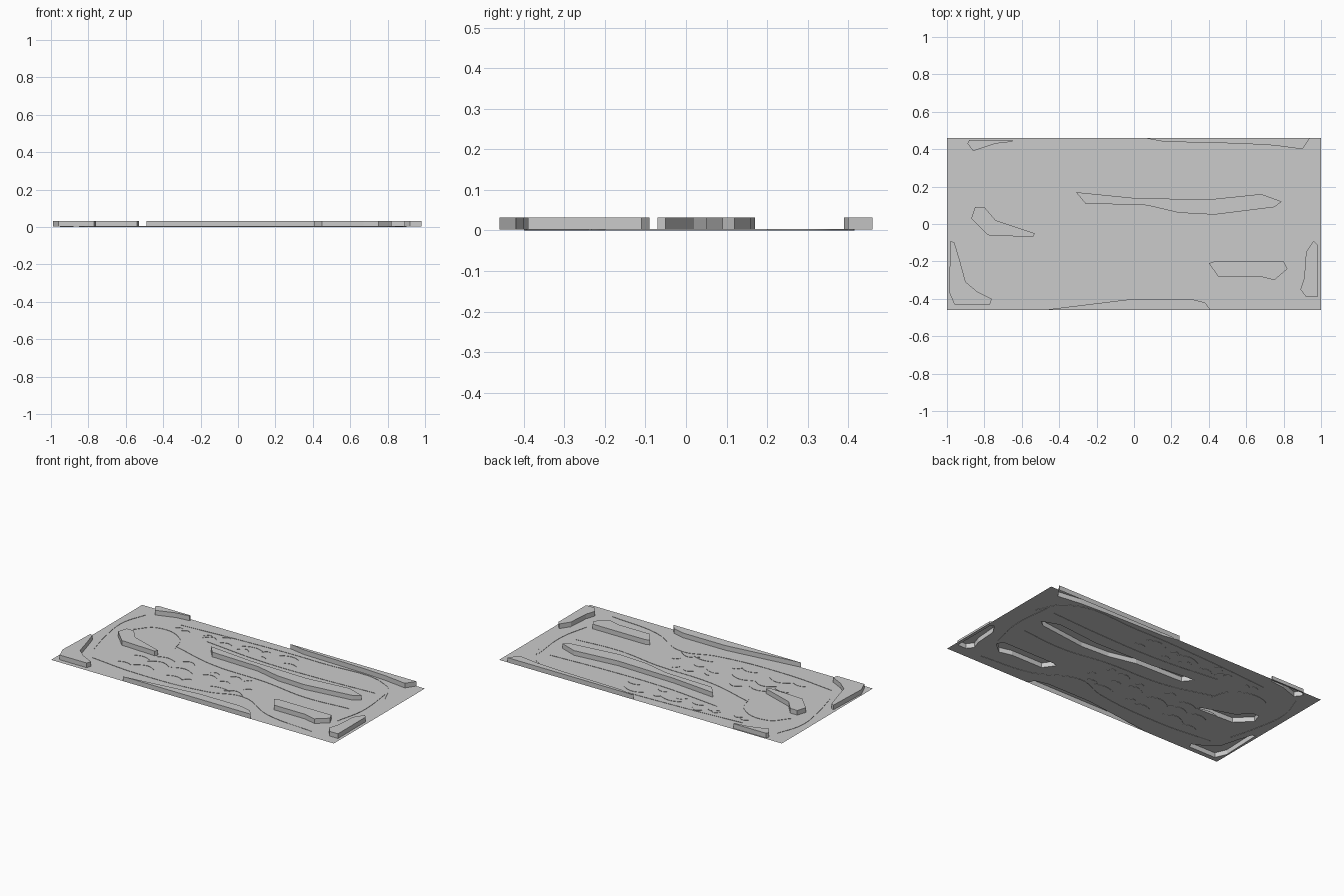
import bpy
import bmesh
import random
from math import sin, pi

cube = bpy.data.objects.get("Cube")
if cube:
    bpy.data.objects.remove(cube, do_unlink=True)

random.seed(4)
SHEET_Z = 0.002
TOP_Z = 0.032
HALF_X, HALF_Y = 1.0, 0.46


def make_material(name, value):
    """One flat grey material."""
    material = bpy.data.materials.new(name)
    material.use_nodes = True
    colour = (value, value, value, 1)
    material.diffuse_color = colour
    material.node_tree.nodes["Principled BSDF"].inputs["Base Color"].default_value = colour
    return material


stone = make_material("light grey stone", 0.6)


def add_object(name, mesh):
    obj = bpy.data.objects.new(name, mesh)
    bpy.context.collection.objects.link(obj)
    mesh.materials.clear()
    mesh.materials.append(stone)
    return obj


def counterclockwise(outline):
    """Return the outline ordered so that its face points up."""
    following = outline[1:] + outline[:1]
    area = sum(a[0] * b[1] - b[0] * a[1] for a, b in zip(outline, following))
    return outline if area > 0 else outline[::-1]


def add_plateau(name, outline):
    """Flat cap with upright walls, open underneath."""
    bm = bmesh.new()
    outline = counterclockwise(outline)
    upper = [bm.verts.new((x, y, TOP_Z)) for x, y in outline]
    lower = [bm.verts.new((x, y, SHEET_Z)) for x, y in outline]
    bm.faces.new(upper)
    for i in range(len(outline)):
        bm.faces.new((lower[i - 1], lower[i], upper[i], upper[i - 1]))
    mesh = bpy.data.meshes.new(name)
    bm.to_mesh(mesh)
    bm.free()
    return add_object(name, mesh)


def add_sheet(name, loops):
    """Flat sheet filled between an outer loop and its holes."""
    bm = bmesh.new()
    for loop in loops:
        verts = [bm.verts.new((x, y, SHEET_Z)) for x, y in loop]
        for i in range(len(verts)):
            bm.edges.new((verts[i - 1], verts[i]))
    bmesh.ops.triangle_fill(bm, edges=bm.edges[:], use_beauty=True, normal=(0, 0, 1))
    for face in bm.faces:
        face.normal_update()
        if face.normal.z < 0:
            face.normal_flip()
    mesh = bpy.data.meshes.new(name)
    bm.to_mesh(mesh)
    bm.free()
    return add_object(name, mesh)


def add_contours(name, paths):
    """Very low upright ribbons that follow smooth paths."""
    curve = bpy.data.curves.new(name, "CURVE")
    curve.dimensions = "2D"
    curve.fill_mode = "NONE"
    curve.extrude = SHEET_Z
    curve.resolution_u = 6
    for path in paths:
        spline = curve.splines.new("BEZIER")
        spline.bezier_points.add(len(path) - 1)
        for point, (x, y) in zip(spline.bezier_points, path):
            point.co = (x, y, 0)
            point.handle_left_type = point.handle_right_type = "AUTO"
    helper = bpy.data.objects.new(name + " path", curve)
    bpy.context.collection.objects.link(helper)
    bpy.context.view_layer.update()
    evaluated = helper.evaluated_get(bpy.context.evaluated_depsgraph_get())
    mesh = bpy.data.meshes.new_from_evaluated(evaluated) if hasattr(
        bpy.data.meshes, "new_from_evaluated") else bpy.data.meshes.new_from_object(evaluated)
    bpy.data.objects.remove(helper, do_unlink=True)
    obj = add_object(name, mesh)
    obj.location.z = SHEET_Z
    return obj


# Plateaus standing clear of the sheet's long edges
inner = {
    "middle_plateau": [(-.31, .17), (-.01, .14), (.39, .13), (.68, .16), (.79, .12),
                       (.75, .09), (.43, .05), (.24, .06), (.07, .10), (-.26, .11)],
    "left_plateau": [(-.85, .09), (-.80, .09), (-.74, .02), (-.53, -.05),
                     (-.54, -.07), (-.78, -.06), (-.87, .03)],
    "right_plateau": [(.40, -.21), (.43, -.20), (.80, -.20), (.82, -.24),
                      (.75, -.30), (.67, -.28), (.45, -.28)],
    "front_corner_plateau": [(-.98, -.09), (-.96, -.10), (-.93, -.20), (-.90, -.31), (-.84, -.36),
                             (-.76, -.40), (-.77, -.43), (-.96, -.43), (-.99, -.36)],
    "side_plateau": [(.96, -.09), (.98, -.11), (.98, -.39), (.92, -.39),
                     (.89, -.35), (.91, -.29), (.92, -.15)],
    "back_corner_plateau": [(-.89, .43), (-.88, .45), (-.65, .45), (-.65, .44),
                            (-.74, .43), (-.86, .39)],
}

# Plateaus flush with the front and back edges
front_edge = [(-.49, -HALF_Y), (0, -.40), (.30, -.40), (.38, -.42), (.41, -HALF_Y)]
back_edge = [(.05, HALF_Y), (.16, .44), (.57, .43), (.75, .42), (.90, .40), (.94, HALF_Y)]

for name, outline in inner.items():
    add_plateau(name, outline)
add_plateau("front_edge_plateau", front_edge)
add_plateau("back_edge_plateau", back_edge)

# Ground sheet, open below every plateau
border = ([(-HALF_X, -HALF_Y)] + front_edge + [(HALF_X, -HALF_Y), (HALF_X, HALF_Y)]
          + back_edge[::-1] + [(-HALF_X, HALF_Y)])
add_sheet("ground_sheet", [border] + list(inner.values()))

# Long contour lines around the rim and across the sheet
long_contours = [
    [(-.88, -.2), (-.93, 0), (-.95, .2), (-.9, .36)],
    [(-.66, .36), (-.2, .39), (.3, .4), (.8, .36), (.9, .2)],
    [(-.82, -.3), (-.5, -.33), (0, -.3), (.2, -.24), (.46, -.36), (.8, -.4)],
    [(.84, -.2), (.88, 0), (.86, .26)],
    [(-.4, .26), (0, .22), (.4, .22), (.8, .24)],
    [(-.5, .1), (-.2, .02), (.2, 0), (.5, -.04), (.8, -.02)],
    [(-.85, .15), (-.75, .25), (-.55, .2), (-.5, .08)],
]
add_contours("long_contours", long_contours)


def ripple(x, y, width, rise):
    """Short arched contour."""
    steps = 5
    return [(x + width * (i / steps - 0.5), y + rise * sin(pi * i / steps))
            for i in range(steps + 1)]


# Short ripples scattered along rows between the plateaus
ripples = []
for row in (-0.24, -0.14, -0.06, 0.28, 0.33):
    for column in range(7):
        x = -0.6 + column * 0.15 + random.uniform(-0.05, 0.05)
        y = row + random.uniform(-0.02, 0.02)
        if x < 0.25:
            ripples.append(ripple(x, y, random.uniform(0.06, 0.16), random.uniform(0.01, 0.04)))
add_contours("short_ripples", ripples)
